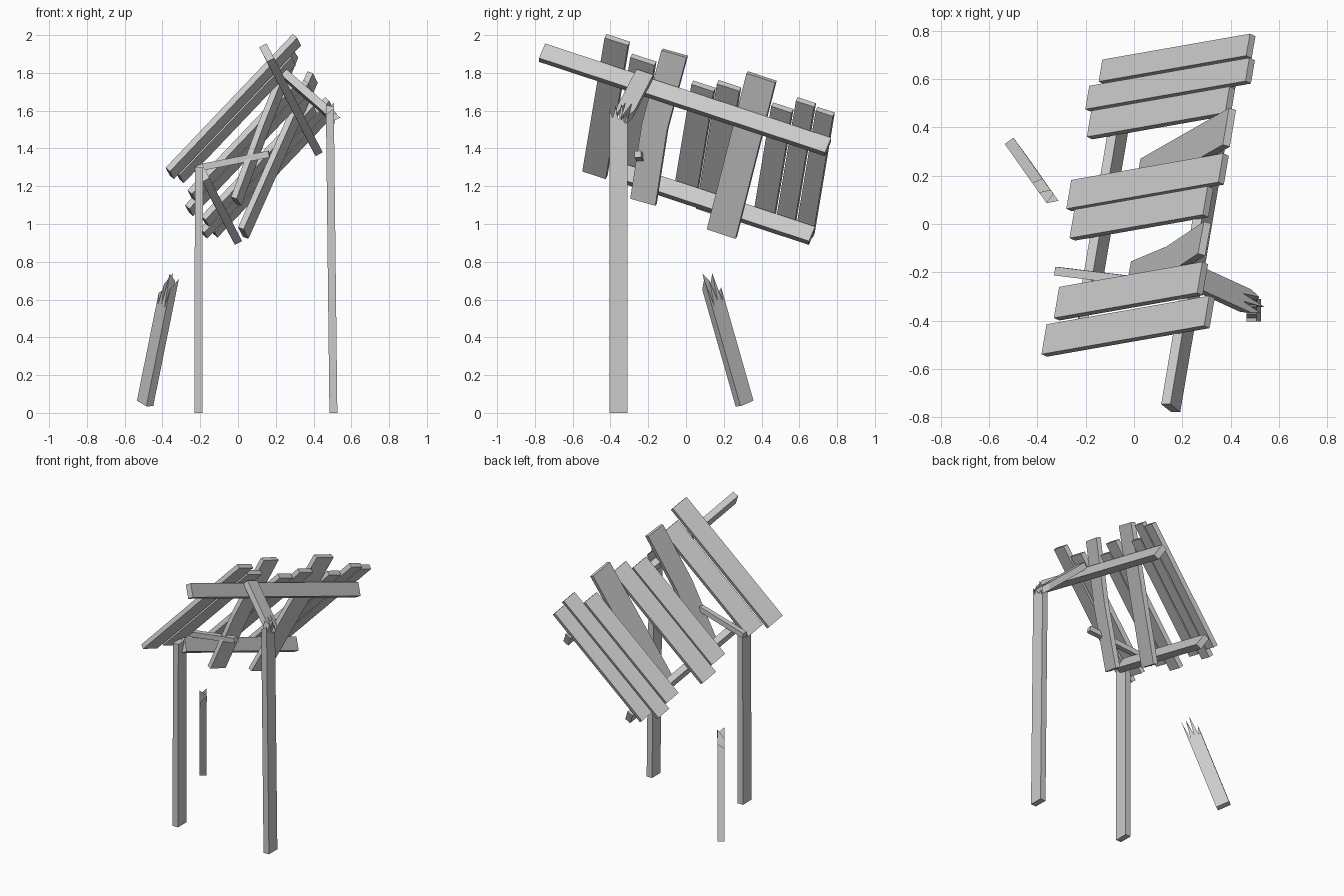
import bpy, bmesh
from mathutils import Vector as V

if "Cube" in bpy.data.objects:
    bpy.data.objects.remove(bpy.data.objects["Cube"])

# Tilted roof frame: U along planks, R along rails, N roof normal
U = V((0.684, 0.120, 0.719)).normalized()
R = V((0.159, 0.937, -0.309)).normalized()
N = U.cross(R).normalized()
Y = V((0, 1, 0))


def prism(name, origin, wdir, ldir, tdir, front, back, thick):
    """Join two outlines (width, length) held apart by the thickness."""
    bm = bmesh.new()
    rings = []
    for outline, s in ((front, 0.5), (back, -0.5)):
        rings.append([bm.verts.new(origin + wdir * w + ldir * l + tdir * thick * s)
                      for w, l in outline])
    a, b = rings
    bm.faces.new(a)
    bm.faces.new(b[::-1])
    for i in range(len(a)):
        j = (i + 1) % len(a)
        bm.faces.new((a[i], b[i], b[j], a[j]))
    bmesh.ops.recalc_face_normals(bm, faces=bm.faces)
    mesh = bpy.data.meshes.new(name)
    bm.to_mesh(mesh)
    bm.free()
    ob = bpy.data.objects.new(name, mesh)
    bpy.context.collection.objects.link(ob)
    return ob


def beam(name, p0, p1, wdir, width, thick, bend=0.0, spikes=None):
    """Timber from p0 to p1; bend shifts its middle, spikes splinter its far end."""
    p0, p1 = V(p0), V(p1)
    ldir = (p1 - p0).normalized()
    length = (p1 - p0).length
    wdir = (wdir - ldir * wdir.dot(ldir)).normalized()
    tdir = wdir.cross(ldir)
    h = width / 2

    def outline(tips):
        pts = [(-h, 0), (h, 0)]
        if bend:
            pts += [(h + bend, length * 0.5)]
        if tips:
            n = len(tips) - 1
            pts += [(h - width * i / n, length + d) for i, d in enumerate(tips)]
        else:
            pts += [(h, length), (-h, length)]
        if bend:
            pts += [(-h + bend, length * 0.5)]
        return pts

    f, b = spikes if spikes else (None, None)
    return prism(name, p0, wdir, ldir, tdir, outline(f), outline(b), thick)


# Standing posts
beam("left_post", (-0.21, -0.357, 0), (-0.207, -0.357, 1.30), Y, 0.095, 0.042)
beam("right_post", (0.505, -0.357, 0), (0.487, -0.357, 1.56), Y, 0.095, 0.042,
     spikes=((0.03, -0.03, 0.08, -0.01, 0.06, 0.0, 0.05),
             (0.0, -0.05, 0.04, -0.03, 0.07, -0.04, 0.02)))

# Splintered top of the right post, still hanging from the rail
top = V((0.25, -0.22, 1.79))
beam("broken_post_top", top, top - N * 0.32, R, 0.095, 0.042,
     spikes=((0.0, 0.06, -0.04, 0.05, -0.03, 0.03, -0.02),
             (-0.02, 0.03, -0.06, 0.07, -0.05, 0.05, 0.0)))

# Loose broken post at the back
beam("loose_post", (-0.492, 0.31, 0.05), (-0.377, 0.147, 0.62),
     V((-0.58, 0.8, 0)), 0.09, 0.045,
     spikes=((0.03, -0.04, 0.12, -0.03, 0.09, -0.05, 0.11),
             (0.0, -0.06, 0.06, -0.05, 0.13, -0.06, 0.05)))

# Rails
W2 = U * 0.335 + N * 0.942
a0 = V((0.152, -0.762, 1.907))
beam("upper_rail", a0, a0 + R * 1.615, W2, 0.093, 0.043)
b1 = V((-0.018, 0.667, 0.938))
beam("lower_rail", b1 - R * 1.08, b1, W2, 0.093, 0.043)

# Broken brace
beam("broken_brace", (-0.325, -0.195, 1.275), (0.165, -0.255, 1.37),
     Y, 0.036, 0.036)

# Roof planks lying on the rails: start, end along U; near, far edge along R
planks = [(0.606, 1.590, -0.967, -0.835), (0.645, 1.512, -0.812, -0.675),
          (0.658, 1.465, -0.461, -0.335), (0.607, 1.527, -0.325, -0.198),
          (0.659, 1.496, -0.014, 0.101), (0.620, 1.589, 0.113, 0.216),
          (0.674, 1.567, 0.228, 0.325)]
for i, (s, e, n, f) in enumerate(planks):
    mid = R * (n + f) / 2 + N * 0.889
    beam(f"roof_plank_{i + 1}", mid + U * s, mid + U * e, R, f - n, 0.032)

# Planks that slipped under the lower rail
beam("slipped_plank_1", (-0.01, -0.225, 1.12), (0.292, -0.06, 1.905), R, 0.14, 0.032, bend=-0.022)
beam("slipped_plank_2", (0.028, 0.19, 0.952), (0.395, 0.40, 1.778), R, 0.162, 0.032)
